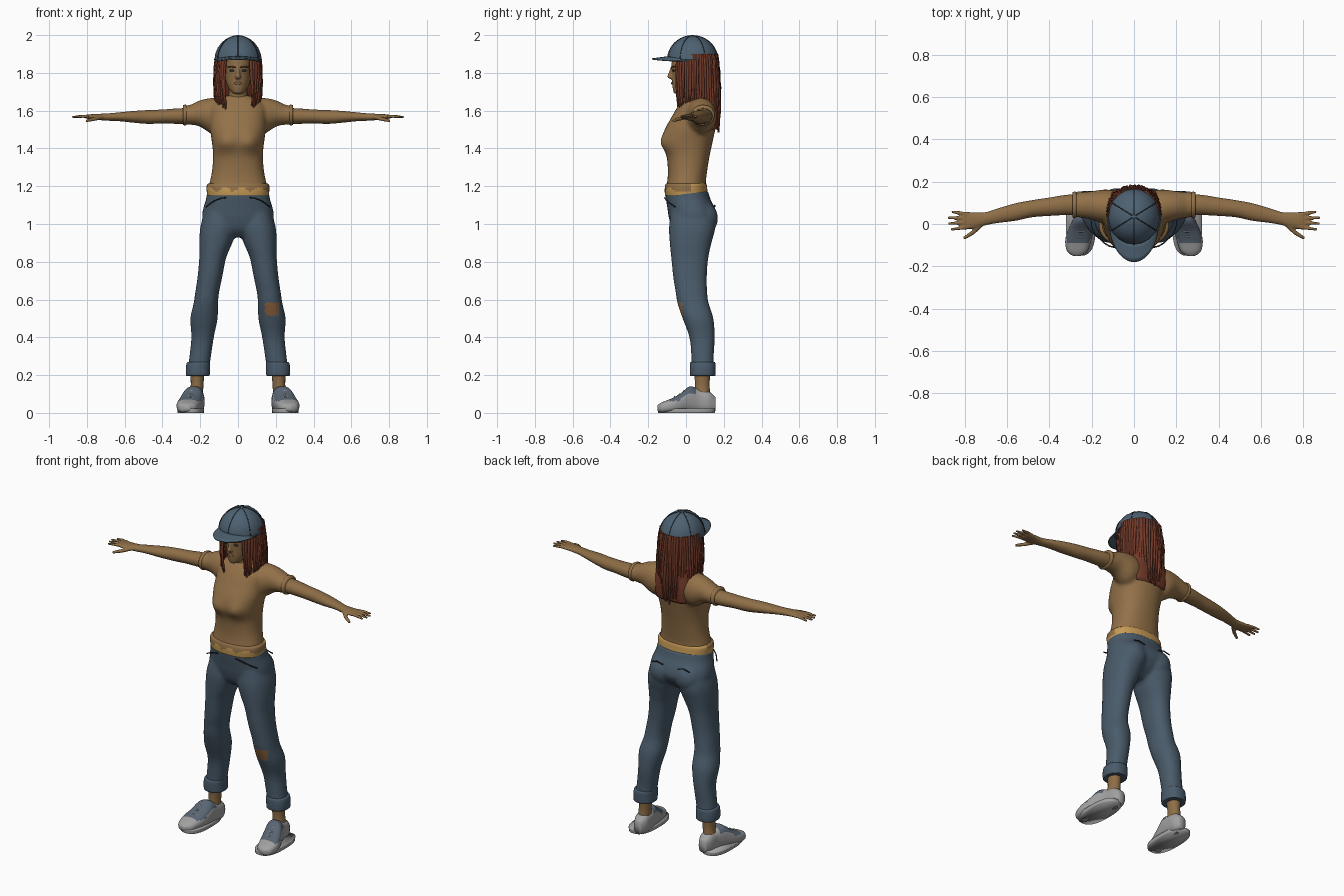
import bpy, bmesh, math, random
from mathutils import Vector

random.seed(4)
if "Cube" in bpy.data.objects:
    bpy.data.objects.remove(bpy.data.objects["Cube"])


def material(name, rgb):
    m = bpy.data.materials.new(name)
    m.use_nodes = True
    m.diffuse_color = (*rgb, 1)
    node = m.node_tree.nodes["Principled BSDF"]
    node.inputs["Base Color"].default_value = (*rgb, 1)
    node.inputs["Roughness"].default_value = 0.8
    return m


SKIN = material("tan skin", (0.27, 0.155, 0.062))
SHIRT = material("tan cloth", (0.29, 0.165, 0.065))
DENIM = material("blue denim", (0.068, 0.105, 0.145))
CAP = material("cap blue", (0.075, 0.12, 0.165))
HAIR = material("red brown hair", (0.17, 0.042, 0.022))
GOLD = material("golden yellow", (0.56, 0.32, 0.09))
SHOE = material("shoe grey", (0.36, 0.36, 0.36))
SEAM = material("dark seam", (0.025, 0.032, 0.042))
PATCH = material("worn brown", (0.26, 0.12, 0.045))
LACE = material("shoe blue grey", (0.1, 0.13, 0.17))


def finish(name, me, mat):
    me.materials.clear()
    me.materials.append(mat)
    me.polygons.foreach_set("use_smooth", [True] * len(me.polygons))
    o = bpy.data.objects.new(name, me)
    bpy.context.collection.objects.link(o)
    return o


def loft(name, axis, rows, mat, s=1, n=32, p=2.0, sub=4):
    """Rows hold position and the two cross-section ranges; s mirrors in x."""
    rings = []
    for i in range(len(rows) - 1):
        k = [rows[max(i - 1, 0)], rows[i], rows[i + 1], rows[min(i + 2, len(rows) - 1)]]
        for j in range(sub + (i == len(rows) - 2)):
            t = j / sub
            rings.append([b + t / 2 * (c - a + t * (2*a - 5*b + 4*c - d + t * (3*(b - c) + d - a)))
                          for a, b, c, d in zip(*k)])
    bm = bmesh.new()
    loops = []
    for t, a0, a1, b0, b1 in rings:
        loop = []
        for i in range(n):
            w = 2 * math.pi * i / n
            c, d = math.cos(w), math.sin(w)
            a = (a0 + a1) / 2 + (a1 - a0) / 2 * math.copysign(abs(c) ** (2 / p), c)
            b = (b0 + b1) / 2 + (b1 - b0) / 2 * math.copysign(abs(d) ** (2 / p), d)
            x, y, z = {"x": (t, a, b), "y": (a, t, b), "z": (a, b, t)}[axis]
            loop.append(bm.verts.new((x * s, y, z)))
        loops.append(loop)
    for u, v in zip(loops, loops[1:]):
        for i in range(n):
            bm.faces.new((u[i], u[(i + 1) % n], v[(i + 1) % n], v[i]))
    bm.faces.new(loops[0])
    bm.faces.new(loops[-1])
    bmesh.ops.recalc_face_normals(bm, faces=bm.faces)
    me = bpy.data.meshes.new(name)
    bm.to_mesh(me)
    bm.free()
    return finish(name, me, mat)


def bake(name, o, mat):
    dg = bpy.context.evaluated_depsgraph_get()
    me = bpy.data.meshes.new_from_object(o.evaluated_get(dg))
    bpy.data.objects.remove(o)
    return finish(name, me, mat)


def fuse(name, parts, mat, voxel, rounds):
    """Merge overlapping parts into one soft skin."""
    bm = bmesh.new()
    for o in parts:
        bm.from_mesh(o.data)
        bpy.data.objects.remove(o)
    me = bpy.data.meshes.new(name)
    bm.to_mesh(me)
    bm.free()
    o = finish(name + " base", me, mat)
    r = o.modifiers.new("Remesh", "REMESH")
    r.mode, r.voxel_size = "VOXEL", voxel
    sm = o.modifiers.new("Smooth", "SMOOTH")
    sm.factor, sm.iterations = 0.5, rounds
    return bake(name, o, mat)


def strands(name, paths, depth, mat, tip=1.0):
    cu = bpy.data.curves.new(name, "CURVE")
    cu.dimensions, cu.bevel_depth = "3D", depth
    cu.bevel_resolution, cu.use_fill_caps = 1, True
    for path in paths:
        sp = cu.splines.new("POLY")
        sp.points.add(len(path) - 1)
        for i, (pt, co) in enumerate(zip(sp.points, path)):
            pt.co = (*co, 1)
            pt.radius = 1 + (tip - 1) * (i / (len(path) - 1)) ** 2
    o = bpy.data.objects.new(name + " base", cu)
    bpy.context.collection.objects.link(o)
    return bake(name, o, mat)


def ball(name, co, size, mat):
    bm = bmesh.new()
    bmesh.ops.create_uvsphere(bm, u_segments=20, v_segments=12, radius=1)
    for v in bm.verts:
        v.co = Vector(co) + Vector(a * b for a, b in zip(v.co, size))
    me = bpy.data.meshes.new(name)
    bm.to_mesh(me)
    bm.free()
    return finish(name, me, mat)


def paint(o, mat, rule):
    o.data.materials.append(mat)
    for f in o.data.polygons:
        if rule(f.center, f.normal):
            f.material_index = len(o.data.materials) - 1


# Shirt with short sleeves
torso = loft("torso", "z", [
    (1.18, -.16, .16, -.108, .108), (1.22, -.15, .15, -.1, .105), (1.28, -.138, .138, -.096, .112),
    (1.36, -.132, .132, -.103, .125), (1.43, -.138, .138, -.125, .14), (1.5, -.148, .148, -.112, .155),
    (1.56, -.15, .15, -.08, .163), (1.62, -.15, .15, -.045, .158), (1.66, -.11, .11, -.015, .14),
    (1.68, -.06, .06, 0, .11)], SHIRT, p=2.3)
for v in torso.data.vertices:
    if v.co.y < 0:
        d = ((abs(v.co.x) - .068) / .045) ** 2 + ((v.co.z - 1.435) / .05) ** 2
        v.co.y -= .02 * math.exp(-d)
sleeves = [loft("sleeve", "x", [
    (.05, .01, .15, 1.5, 1.655), (.13, .0, .163, 1.475, 1.668), (.2, .02, .155, 1.515, 1.655),
    (.25, .03, .15, 1.525, 1.632), (.287, .032, .148, 1.525, 1.627)], SHIRT, s) for s in (1, -1)]
fuse("shirt", [torso] + sleeves, SHIRT, .01, 4)
hem = loft("golden_hem", "z", [
    (1.15, -.163, .163, -.111, .117), (1.18, -.166, .166, -.113, .113),
    (1.205, -.165, .165, -.11, .11), (1.215, -.155, .155, -.105, .107)], GOLD, n=64, p=2.3)
paint(hem, SHIRT, lambda c, n: c.y < .03 and c.z > 1.185 + .012 * math.sin(c.x * 70))

# Jeans
leg_parts = [loft("pelvis", "z", [
    (.93, -.06, .06, -.03, .07), (.97, -.15, .15, -.07, .125), (1.03, -.188, .188, -.09, .163),
    (1.08, -.185, .185, -.098, .155), (1.13, -.17, .17, -.106, .13), (1.175, -.163, .163, -.111, .117)],
    DENIM, p=2.3)]
for s in (1, -1):
    leg_parts.append(loft("leg", "z", [
        (.2, .158, .27, .03, .15), (.3, .143, .257, .028, .147), (.4, .128, .247, .018, .152),
        (.5, .108, .252, -.018, .145), (.58, .106, .235, -.045, .12), (.64, .1, .226, -.055, .112),
        (.72, .083, .214, -.068, .11), (.82, .063, .205, -.078, .118), (.9, .03, .205, -.086, .135),
        (.98, .005, .2, -.09, .155), (1.06, .01, .18, -.08, .15)], DENIM, s, p=2.2))
    leg_parts.append(ball("buttock", (s * .085, .085, 1.03), (.085, .085, .09), DENIM))
jeans = fuse("jeans", leg_parts, DENIM, .01, 4)
paint(jeans, PATCH, lambda c, n: n.y < -.3 and abs(c.x - .18) < .036 + .004 * math.sin(c.z * 200)
      and abs(c.z - .55) < .034 + .004 * math.sin(c.x * 190))
for s, side in ((1, "left"), (-1, "right")):
    loft(side + "_cuff", "z", [
        (.197, .158, .268, .03, .148), (.2, .15, .275, .022, .156), (.235, .149, .276, .02, .157),
        (.265, .148, .271, .022, .155), (.27, .155, .26, .03, .148)], DENIM, s, p=2.3)
    loft(side + "_ankle", "z", [
        (.08, .185, .26, .04, .13), (.15, .183, .25, .048, .125), (.23, .175, .255, .04, .13)], SKIN, s)
    strands(side + "_pocket_seam", [
        [(s * (.06 + .11 * t), -.112 + .055 * t ** 3, 1.14 - .05 * t * t) for t in (0, .25, .5, .75, 1)],
        [(s * x, .152, 1.1 - .012 * abs(x - .09) / .05) for x in (.05, .07, .09, .11, .13)]], .0035, SEAM)

    # Shoe with a laced front panel and a flat sole
    shoe = loft(side + "_shoe", "y", [
        (-.152, .255, .285, .012, .04), (-.13, .222, .315, 0, .055), (-.08, .203, .325, 0, .075),
        (-.03, .19, .312, 0, .102), (.02, .182, .29, 0, .14), (.07, .178, .27, 0, .125),
        (.12, .178, .262, 0, .115), (.155, .195, .245, .01, .085)], SHOE, s, p=2.6, sub=6)
    paint(shoe, LACE, lambda c, n: -.085 < c.y < .05 and c.z > .062 and n.z > .25)
    strands(side + "_laces", [
        [(s * (.25 - .15 * (y + .03) + k * .026), y, z - .012 * abs(k)) for k in (-1, 0, 1)]
        for y, z in ((-.06, .086), (-.035, .1), (-.01, .117))], .004, SHOE)
    loft(side + "_sole", "z", [
        (0, .181, .32, -.148, .152), (.022, .18, .322, -.15, .154)], SHOE, s, p=2.6)

    # Arm, palm and fingers
    arm = loft("arm", "x", [
        (.24, .04, .142, 1.53, 1.615), (.32, .042, .138, 1.53, 1.612), (.4, .038, .125, 1.532, 1.606),
        (.48, .032, .113, 1.53, 1.603), (.56, .015, .098, 1.537, 1.598), (.64, .005, .075, 1.545, 1.59),
        (.7, -.006, .056, 1.547, 1.585), (.75, -.02, .055, 1.552, 1.583), (.79, -.025, .057, 1.556, 1.58),
        (.81, -.018, .052, 1.56, 1.577)], SKIN, s)
    fingers = strands("fingers", [
        [(s * x0, y0, 1.57), (s * (x0 + x1) / 2, (y0 + y1) / 2, 1.57), (s * x1, y1, 1.566)]
        for x0, y0, x1, y1 in ((.78, .046, .862, .058), (.78, .028, .88, .03), (.78, .008, .878, .002),
                               (.78, -.014, .865, -.026))], .0098, SKIN, .7)
    thumb = strands("thumb", [[(s * .725, -.005, 1.565), (s * .76, -.04, 1.556),
                               (s * .805, -.068, 1.545)]], .0125, SKIN, .65)
    fuse(side + "_arm", [arm, fingers, thumb], SKIN, .005, 3)
    loft(side + "_sleeve_hem", "x", [
        (.272, .03, .15, 1.524, 1.63), (.28, .027, .153, 1.521, 1.632), (.29, .03, .15, 1.524, 1.629)],
        SHIRT, s)

# Head and neck
skull = loft("skull", "z", [
    (1.69, -.022, .022, -.062, -.01), (1.705, -.04, .04, -.068, .03), (1.74, -.06, .06, -.073, .09),
    (1.79, -.07, .07, -.074, .12), (1.84, -.075, .075, -.077, .13), (1.9, -.075, .075, -.07, .13)], SKIN)
neck = loft("neck", "z", [
    (1.6, -.07, .07, -.005, .12), (1.66, -.052, .052, -.005, .1), (1.75, -.047, .047, -.01, .09)], SKIN)
nose = loft("nose", "z", [
    (1.768, -.01, .01, -.085, -.06), (1.778, -.016, .016, -.099, -.06), (1.8, -.01, .01, -.093, -.06),
    (1.835, -.007, .007, -.079, -.06)], SKIN, n=12)
fuse("head", [skull, neck, nose], SKIN, .005, 3)
ball("lips", (0, -.073, 1.745), (.02, .006, .0075), PATCH)
for s, side in ((1, "left"), (-1, "right")):
    ball(side + "_eye", (s * .031, -.066, 1.812), (.015, .007, .006), SEAM)
    strands(side + "_eyebrow", [[(s * .012, -.077, 1.828), (s * .032, -.073, 1.834),
                                 (s * .054, -.055, 1.831)]], .0045, HAIR, .6)

# Hair: a solid core covered in hanging locks
loft("hair_core", "z", [
    (1.5, -.1, .1, .12, .165), (1.58, -.11, .11, .11, .172), (1.66, -.11, .11, .07, .168),
    (1.74, -.11, .11, .02, .163), (1.82, -.108, .108, .0, .16), (1.9, -.1, .1, .0, .15)], HAIR, p=2.4)
locks = []
for layer in range(2):
    for i in range(45):
        a = math.radians(-142 + 284 * i / 44 + random.uniform(-2, 2))
        back = max(math.cos(a), 0)
        end = 1.615 - .12 * back + random.uniform(-.02, .03) + .03 * layer
        path = []
        for j in range(9):
            t = j / 8
            r = .108 + .012 * math.sin(t * 2.6) + .004 * layer + random.uniform(-.002, .002)
            path.append((r * math.sin(a + .04 * math.sin(5 * t + i)) * (1 + .12 * back * t),
                         .05 + r * math.cos(a) + .008 * back * t, 1.9 + (end - 1.9) * t))
        locks.append(path)
strands("hair_locks", locks, .0095, HAIR, .45)

# Cap: dome, curved brim, seams and button
DOME = (.124, .134, .13)
dome = ball("cap_dome", (0, .035, 1.868), DOME, CAP)
bm = bmesh.new()
bm.from_mesh(dome.data)
bmesh.ops.bisect_plane(bm, geom=bm.verts[:] + bm.edges[:] + bm.faces[:], plane_co=(0, 0, 1.868),
                       plane_no=(0, 0, 1), clear_inner=True)
bmesh.ops.holes_fill(bm, edges=[e for e in bm.edges if e.is_boundary])
bm.to_mesh(dome.data)
bm.free()
bpy.context.view_layer.objects.active = dome
dome.select_set(True)
bpy.ops.object.shade_smooth_by_angle()


def dome_point(a, h):
    return (DOME[0] * math.cos(a) * math.cos(h), .035 + DOME[1] * math.sin(a) * math.cos(h),
            1.868 + DOME[2] * math.sin(h))


strands("cap_seams", [[dome_point(math.radians(a), math.pi * t / 24) for t in range(25)]
                      for a in (30, 90, 150)], .0022, SEAM)
strands("cap_rim", [[dome_point(math.pi * t / 20, .02) for t in range(41)]], .004, CAP)
ball("cap_button", (0, .035, 1.996), (.012, .012, .004), CAP)
bm = bmesh.new()
grid = []
for i in range(25):
    a = math.radians(-80 + 160 * i / 24)
    grid.append([bm.verts.new((.12 * math.sin(a), .04 - .13 * math.cos(a) - .09 * v * math.cos(a) ** .8,
                               1.889 - .012 * v - .014 * math.sin(a) ** 2)) for v in (0, .25, .5, .75, 1)])
for u, w in zip(grid, grid[1:]):
    for j in range(4):
        bm.faces.new((u[j], u[j + 1], w[j + 1], w[j]))
me = bpy.data.meshes.new("cap_brim")
bm.to_mesh(me)
bm.free()
brim = finish("cap_brim", me, CAP)
brim.modifiers.new("Thickness", "SOLIDIFY").thickness = .007
